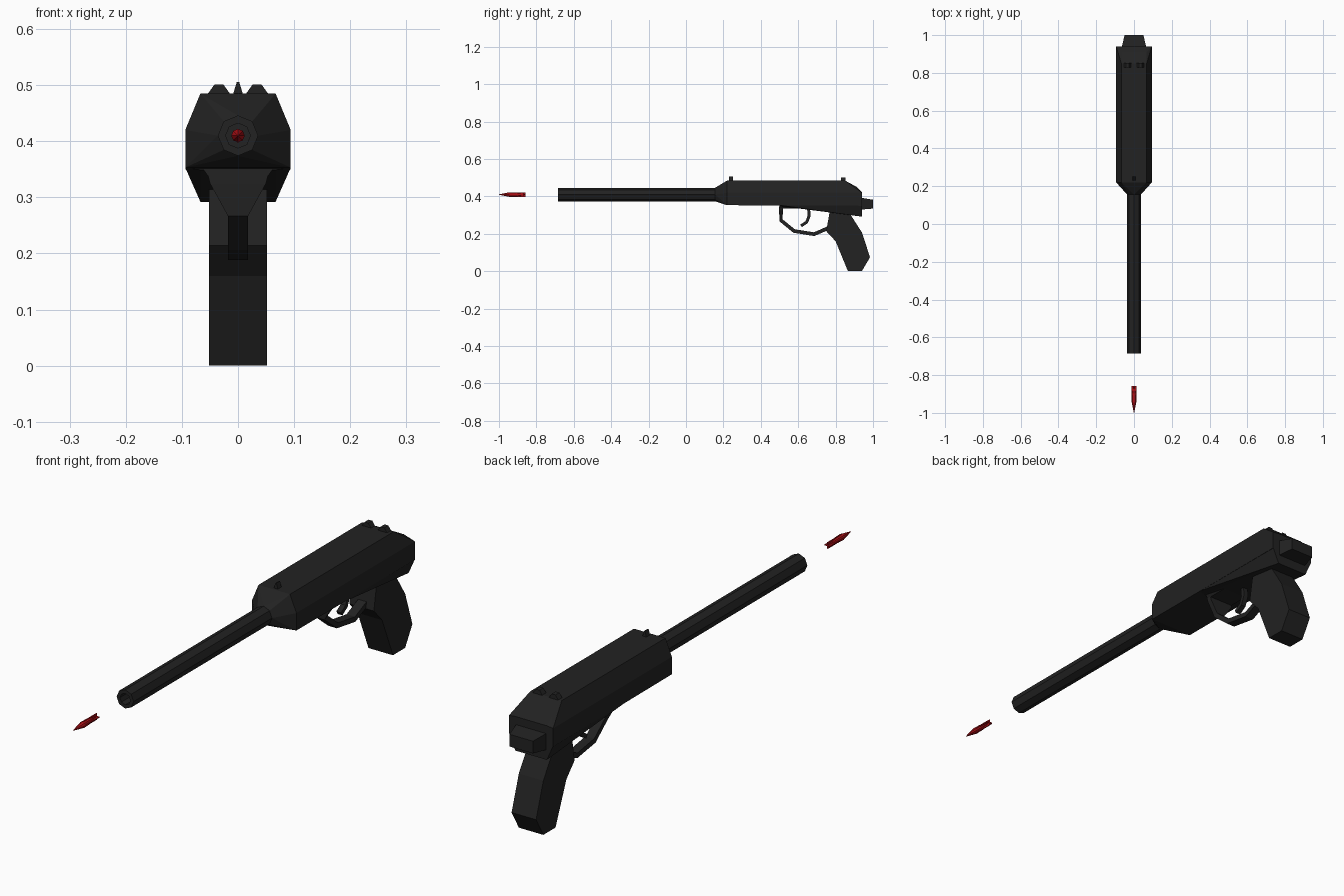
import bpy, bmesh, math
from mathutils import Vector

cube = bpy.data.objects.get("Cube")
if cube:
    bpy.data.objects.remove(cube, do_unlink=True)


def material(name, color):
    m = bpy.data.materials.new(name)
    m.diffuse_color = (*color, 1)
    m.use_nodes = True
    bsdf = m.node_tree.nodes["Principled BSDF"]
    bsdf.inputs["Base Color"].default_value = (*color, 1)
    bsdf.inputs["Roughness"].default_value = 0.7
    return m


BLACK = material("gunmetal_black", (0.016, 0.016, 0.016))
RED = material("dart_red", (0.45, 0.005, 0.008))
AXIS = 0.41  # height of the bore


def finish(name, bm, mat):
    bmesh.ops.recalc_face_normals(bm, faces=bm.faces)
    mesh = bpy.data.meshes.new(name)
    bm.to_mesh(mesh)
    bm.free()
    mesh.materials.append(mat)
    ob = bpy.data.objects.new(name, mesh)
    bpy.context.collection.objects.link(ob)
    return ob


def hull(name, points, mat=BLACK, mirror=True):
    """Convex solid; points are mirrored across x by default."""
    pts = list(points)
    if mirror:
        pts += [(-x, y, z) for x, y, z in points]
    bm = bmesh.new()
    for p in pts:
        bm.verts.new(p)
    bmesh.ops.remove_doubles(bm, verts=bm.verts, dist=1e-5)
    res = bmesh.ops.convex_hull(bm, input=bm.verts)
    loose = [v for v in res["geom_interior"] if isinstance(v, bmesh.types.BMVert)]
    bmesh.ops.delete(bm, geom=loose, context="VERTS")
    bmesh.ops.dissolve_limit(bm, angle_limit=0.01, verts=bm.verts, edges=bm.edges)
    return finish(name, bm, mat)


def lathe(name, profile, mat, sides=8):
    """Rings of (y, radius) around the bore axis, capped at both ends."""
    bm = bmesh.new()
    rings = []
    for y, r in profile:
        angles = [math.tau * i / sides for i in range(sides)]
        rings.append([bm.verts.new((r * math.cos(a), y, AXIS + r * math.sin(a))) for a in angles])
    for a, b in zip(rings, rings[1:]):
        for i in range(sides):
            j = (i + 1) % sides
            bm.faces.new((a[i], a[j], b[j], b[i]))
    bm.faces.new(rings[0])
    bm.faces.new(rings[-1])
    return finish(name, bm, mat)


def prism(name, outline, half_width, mat=BLACK):
    """Side outline of (y, z) extruded across x."""
    bm = bmesh.new()
    face = bm.faces.new([bm.verts.new((-half_width, y, z)) for y, z in outline])
    res = bmesh.ops.extrude_face_region(bm, geom=[face])
    moved = [v for v in res["geom"] if isinstance(v, bmesh.types.BMVert)]
    bmesh.ops.translate(bm, verts=moved, vec=(2 * half_width, 0, 0))
    return finish(name, bm, mat)


def strap(name, path, thickness):
    """Bent bar through (y, z, half width) stations."""
    bm = bmesh.new()
    pts = [Vector((y, z)) for y, z, w in path]
    rings = []
    for i, p in enumerate(pts):
        t = (pts[min(i + 1, len(pts) - 1)] - pts[max(i - 1, 0)]).normalized()
        n = Vector((-t.y, t.x)) * thickness / 2
        w = path[i][2]
        corners = [(-w, p + n), (w, p + n), (w, p - n), (-w, p - n)]
        rings.append([bm.verts.new((x, q.x, q.y)) for x, q in corners])
    for a, b in zip(rings, rings[1:]):
        for i in range(4):
            j = (i + 1) % 4
            bm.faces.new((a[i], a[j], b[j], b[i]))
    bm.faces.new(rings[0])
    bm.faces.new(rings[-1])
    return finish(name, bm, BLACK)


# Receiver with a bevelled rear top
hull("receiver", [
    (0.067, 0.22, 0.485), (0.094, 0.22, 0.42), (0.094, 0.22, 0.353),
    (0.067, 0.85, 0.485), (0.067, 0.91, 0.452), (0.067, 0.94, 0.423),
    (0.094, 0.94, 0.42), (0.094, 0.94, 0.35)])

# Tapered nose joining receiver to barrel
ring = [(0.036 * math.cos(a * math.pi / 4), 0.155, AXIS + 0.036 * math.sin(a * math.pi / 4))
        for a in range(8)]
hull("receiver_nose", ring + [
    (0.067, 0.22, 0.485), (0.094, 0.22, 0.42), (0.094, 0.22, 0.353)])

# Sloping lower frame
hull("lower_frame", [
    (0.094, 0.50, 0.353), (0.067, 0.50, 0.349),
    (0.094, 0.94, 0.353), (0.067, 0.94, 0.292)])

# Rear cap
hull("rear_cap", [
    (0.066, 0.93, 0.394), (0.066, 0.93, 0.329),
    (0.05, 1.0, 0.382), (0.05, 1.0, 0.335)])

# Hollow octagonal barrel
lathe("barrel", [(0.18, 0.036), (-0.685, 0.036), (-0.685, 0.022), (-0.60, 0.022)], BLACK)

# Grip
prism("grip", [
    (0.77, 0.33), (0.75, 0.214), (0.80, 0.16), (0.866, 0.0),
    (0.94, 0.0), (0.984, 0.075), (0.94, 0.208), (0.865, 0.325)], 0.052)

# Trigger guard, its mounting plate and trigger
hull("guard_plate", [
    (0.065, 0.50, 0.354), (0.052, 0.50, 0.336),
    (0.065, 0.82, 0.354), (0.052, 0.82, 0.336)])
strap("trigger_guard", [
    (0.508, 0.345, 0.055), (0.508, 0.325, 0.05), (0.508, 0.272, 0.018),
    (0.578, 0.215, 0.018), (0.685, 0.198, 0.018), (0.77, 0.235, 0.018)], 0.02)
strap("trigger", [
    (0.655, 0.345, 0.01), (0.658, 0.295, 0.01),
    (0.645, 0.262, 0.01), (0.615, 0.243, 0.01)], 0.016)

# Sights
hull("front_sight", [
    (0.01, 0.23, 0.48), (0.01, 0.252, 0.48), (0.002, 0.23, 0.506), (0.002, 0.252, 0.506)])
for side, name in ((1, "left_rear_sight"), (-1, "right_rear_sight")):
    hull(name, [
        (side * (0.034 + dx), y, z)
        for dx, z in ((-0.023, 0.48), (0.023, 0.48), (-0.008, 0.501), (0.008, 0.501))
        for y in (0.828, 0.852)], mirror=False)

# Dart with crossed tail fins
lathe("dart_body", [(-1.0, 0.001), (-0.945, 0.012), (-0.91, 0.011), (-0.865, 0.005)], RED)
for name, hx, hz in (("dart_upright_fin", 0.002, 0.012), ("dart_level_fin", 0.012, 0.002)):
    hull(name, [(hx, y, AXIS + s * hz) for y in (-0.945, -0.858) for s in (-1, 1)], RED)
